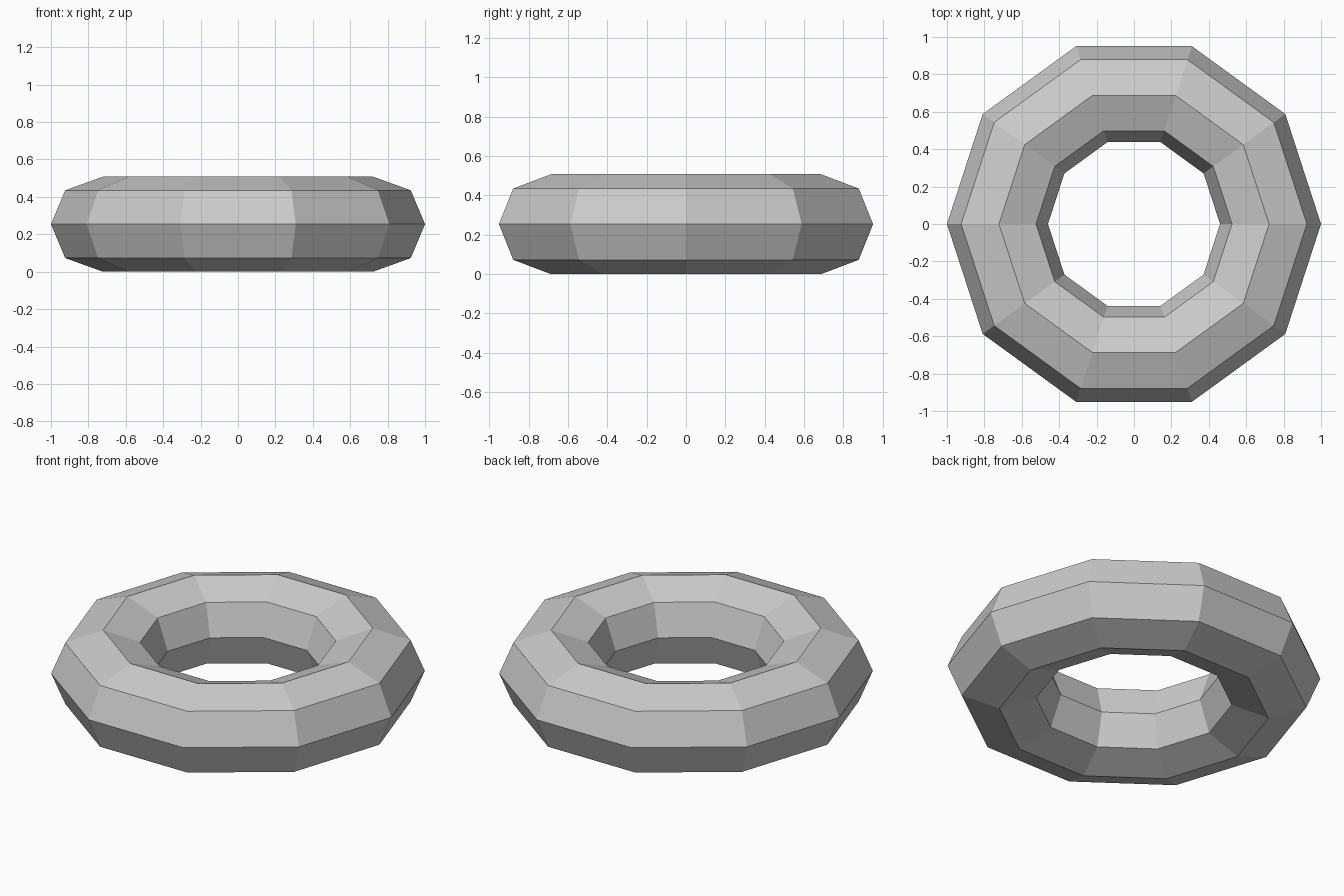
import bpy, bmesh
from math import cos, sin, tau

if "Cube" in bpy.data.objects:
    bpy.data.objects.remove(bpy.data.objects["Cube"])

SIDES = 10
MID_Z = 0.254

# Eight-sided cross-section (radius, height), mirrored about mid height
upper = [(1.0, 0.0), (0.924, 0.181), (0.722, 0.254), (0.524, 0.181), (0.46, 0.0)]
profile = upper + [(r, -h) for r, h in reversed(upper[1:-1])]

# Ring: sweep the section around z in ten flat segments
bm = bmesh.new()
rings = []
for i in range(SIDES):
    a = tau * i / SIDES
    rings.append([bm.verts.new((r * cos(a), r * sin(a), MID_Z + h)) for r, h in profile])

n = len(profile)
for i in range(SIDES):
    here, there = rings[i], rings[(i + 1) % SIDES]
    for j in range(n):
        k = (j + 1) % n
        bm.faces.new((here[j], there[j], there[k], here[k]))
bmesh.ops.recalc_face_normals(bm, faces=bm.faces)

mesh = bpy.data.meshes.new("ring")
bm.to_mesh(mesh)
bm.free()
bpy.context.collection.objects.link(bpy.data.objects.new("ring", mesh))
